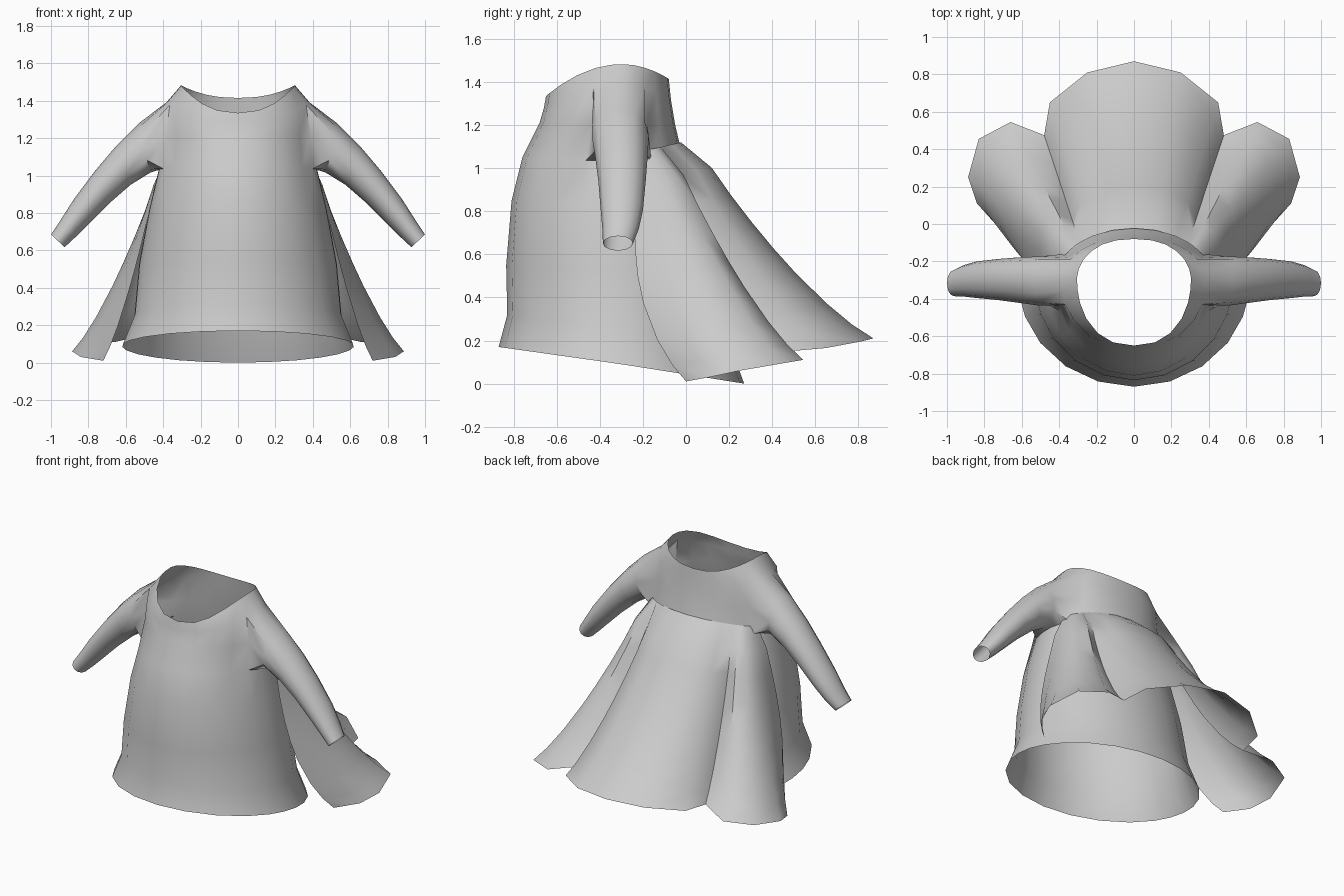
import bpy, bmesh
from math import sin, cos, radians, pi

if "Cube" in bpy.data.objects:
    bpy.data.objects.remove(bpy.data.objects["Cube"])

cloth = bpy.data.materials.new("grey_cloth")
cloth.diffuse_color = (0.6, 0.6, 0.6, 1)
cloth.use_nodes = True
cloth.node_tree.nodes["Principled BSDF"].inputs["Base Color"].default_value = cloth.diffuse_color


def finish(name, bm):
    """Turn a right-hand half into a mirrored, smooth-shaded object."""
    bmesh.ops.recalc_face_normals(bm, faces=bm.faces)
    mesh = bpy.data.meshes.new(name)
    bm.to_mesh(mesh)
    bm.free()
    mesh.materials.append(cloth)
    ob = bpy.data.objects.new(name, mesh)
    bpy.context.collection.objects.link(ob)
    bpy.ops.object.select_all(action='DESELECT')
    ob.select_set(True)
    bpy.context.view_layer.objects.active = ob
    mod = ob.modifiers.new("mirror", 'MIRROR')
    mod.merge_threshold = 0.002
    bpy.ops.object.modifier_apply(modifier=mod.name)
    bpy.ops.object.shade_smooth_by_angle(angle=radians(50))
    return ob


def quads(bm, a, b, closed=False):
    """Bridge two rows of vertices."""
    n = len(a)
    for i in range(n if closed else n - 1):
        j = (i + 1) % n
        bm.faces.new((a[i], a[j], b[j], b[i]))


# ---- Tunic body: front-to-back half loops, from hem to neckline ----
# z front, z side, z back, y front, y side, y back, half width, z curve power
BODY = [
    (0.17, 0.09, 0.00, -0.87, -0.30, 0.27, 0.62, 1),
    (0.32, 0.25, 0.19, -0.83, -0.30, 0.20, 0.555, 1),
    (0.55, 0.53, 0.50, -0.835, -0.30, 0.13, 0.53, 1),
    (0.85, 0.82, 0.82, -0.81, -0.31, 0.04, 0.475, 1),
    (1.05, 1.03, 1.03, -0.76, -0.31, -0.01, 0.425, 1),
    (1.21, 1.21, 1.20, -0.68, -0.31, -0.05, 0.41, 1),
    (1.28, 1.39, 1.32, -0.66, -0.31, -0.07, 0.385, 2),
    (1.335, 1.483, 1.415, -0.65, -0.30, -0.08, 0.305, 2),
]
ANGLES = [-90, -72, -54, -36, -20, -8, 4, 16, 30, 45, 60, 75, 90]
ARM_COLS, ARM_ROWS = (4, 8), (4, 6)

bm = bmesh.new()
rows = []
for zf, zs, zb, yf, ys, yb, w, p in BODY:
    row = []
    for a in ANGLES:
        s, c = sin(radians(a)), max(0, cos(radians(a)))
        c = 0 if c < 1e-6 else c ** (0.85 if p == 2 else 1)
        k = abs(s)
        y = ys + k * ((yf if s < 0 else yb) - ys)
        z = zs + k ** p * ((zf if s < 0 else zb) - zs)
        row.append(bm.verts.new((w * c, y, z)))
    rows.append(row)
for r in range(len(rows) - 1):
    for i in range(len(ANGLES) - 1):
        in_arm = (ARM_ROWS[0] <= r < ARM_ROWS[1]
                  and ARM_COLS[0] <= i < ARM_COLS[1])
        if not in_arm:
            bm.faces.new((rows[r][i], rows[r][i + 1],
                          rows[r + 1][i + 1], rows[r + 1][i]))

# ---- Sleeve: grows out of the armhole loop ----
ring = (rows[4][4:9] + [rows[5][8]] + rows[6][4:9][::-1] + [rows[5][4]])
# top x, top z, bottom x, bottom z, y centre, y half width
SLEEVE = [
    (0.53, 1.28, 0.47, 1.015, -0.305, 0.132),
    (0.65, 1.16, 0.575, 0.95, -0.300, 0.122),
    (0.76, 1.03, 0.69, 0.85, -0.297, 0.110),
    (0.88, 0.87, 0.80, 0.74, -0.298, 0.098),
    (0.95, 0.76, 0.87, 0.67, -0.304, 0.084),
    (1.00, 0.685, 0.927, 0.617, -0.316, 0.070),
]
for tx, tz, bx, bz, yc, hy in SLEEVE:
    new = []
    for i in range(12):
        phi = radians(-150 + 30 * i)
        t = (1 + sin(phi)) / 2
        new.append(bm.verts.new((bx + (tx - bx) * t, yc + hy * cos(phi),
                                 bz + (tz - bz) * t)))
    quads(bm, ring, new, closed=True)
    ring = new
finish("tunic", bm)

# ---- Cape: flares from the upper back to a folded hem ----
TOP_ANGLES = [22, 27, 32, 37, 42, 47, 58, 74, 90]
HEM = [(0.72, 0.0, 0.01), (0.84, 0.11, 0.03), (0.887, 0.25, 0.06),
       (0.83, 0.455, 0.095), (0.66, 0.545, 0.11), (0.48, 0.475, 0.15),
       (0.45, 0.65, 0.165), (0.25, 0.81, 0.195), (0.0, 0.87, 0.21)]
# drop fraction, spread fraction
FLARE = [(0, 0), (0.13, 0.16), (0.27, 0.26), (0.41, 0.37), (0.54, 0.48),
         (0.66, 0.59), (0.82, 0.755), (0.93, 0.89), (1, 1)]
DIP = {0: 0.12, 1: 0.05}      # front edge hugs the body
FOLD = 5                      # column of the valley fold

bm = bmesh.new()
prev = None
for drop, spread in FLARE:
    row = []
    for i, (a, (hx, hy, hz)) in enumerate(zip(TOP_ANGLES, HEM)):
        s, c = sin(radians(a)), cos(radians(a))
        tx, ty, tz = 0.425 * c, -0.31 + 0.287 * s, 1.055 + 0.065 * s
        f = spread ** 1.2 if i == FOLD else spread
        y = ty + (hy - ty) * f - DIP.get(i, 0) * sin(pi * spread)
        row.append(bm.verts.new((0 if i == 8 else tx + (hx - tx) * f, y,
                                 tz + (hz - tz) * drop)))
    if prev:
        quads(bm, prev, row)
    prev = row
finish("cape", bm)
